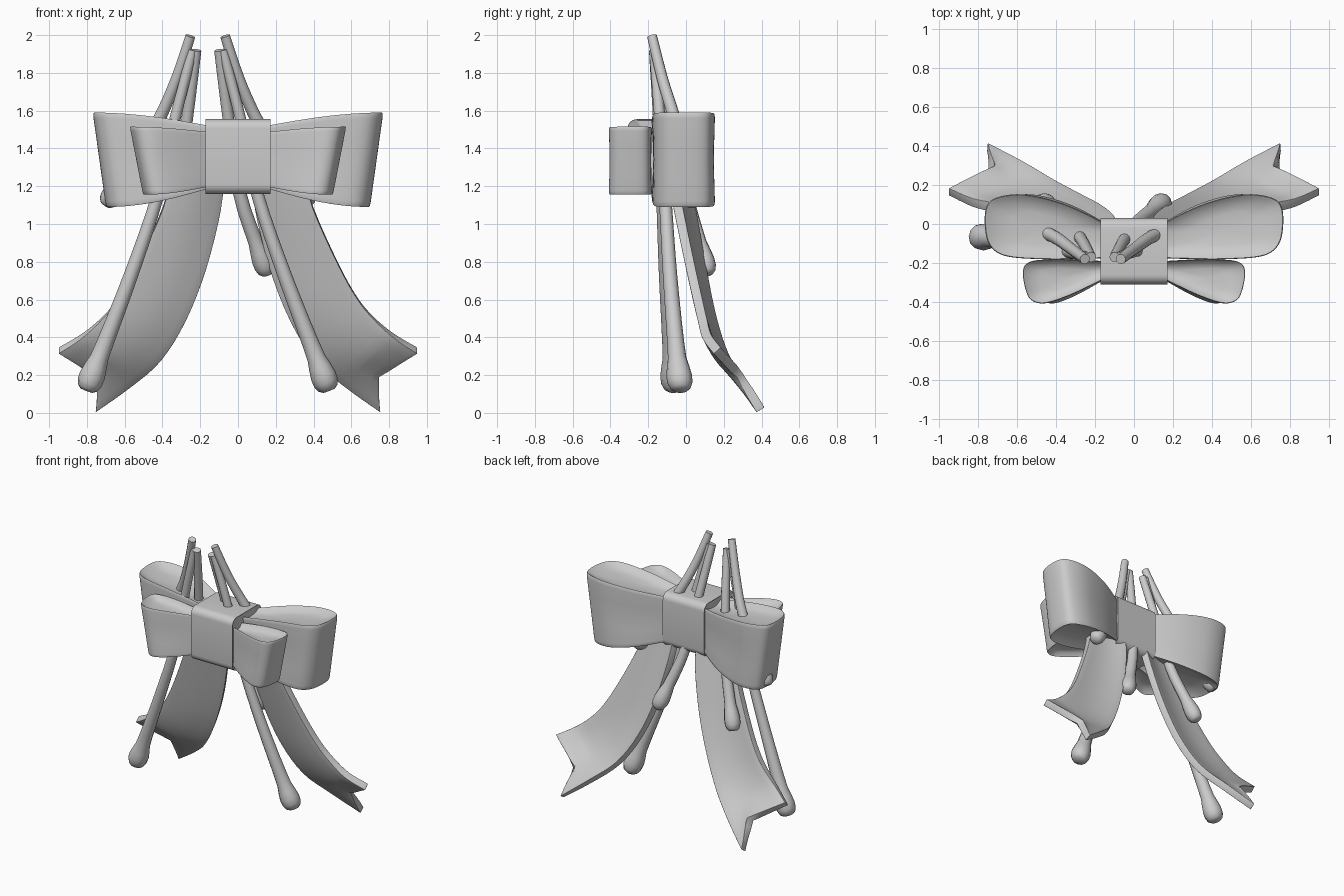
import bpy, bmesh, math
from mathutils import Vector

if "Cube" in bpy.data.objects:
    bpy.data.objects.remove(bpy.data.objects["Cube"])


def spline(pts, steps, closed=False):
    """Catmull-Rom interpolation through the points."""
    p = [Vector(q) for q in pts]
    n = len(p)
    out = []
    for i in range(n if closed else n - 1):
        if closed:
            a, b, c, d = p[i - 1], p[i], p[(i + 1) % n], p[(i + 2) % n]
        else:
            a, b, c, d = p[max(i - 1, 0)], p[i], p[i + 1], p[min(i + 2, n - 1)]
        for k in range(steps):
            t = k / steps
            out.append(0.5 * (2 * b + (c - a) * t + (2 * a - 5 * b + 4 * c - d) * t * t
                              + (3 * b - a - 3 * c + d) * t ** 3))
    if not closed:
        out.append(p[-1])
    return out


def finish(name, bm, angle=40, mirror=False):
    bmesh.ops.recalc_face_normals(bm, faces=bm.faces)
    me = bpy.data.meshes.new(name)
    bm.to_mesh(me)
    bm.free()
    ob = bpy.data.objects.new(name, me)
    bpy.context.collection.objects.link(ob)
    if mirror:
        ob.modifiers.new("mirror", 'MIRROR').use_mirror_merge = False
    bpy.ops.object.select_all(action='DESELECT')
    bpy.context.view_layer.objects.active = ob
    ob.select_set(True)
    bpy.ops.object.shade_smooth_by_angle(angle=math.radians(angle))
    return ob


def skin(rings):
    """Join equal-length closed rings into a capped solid."""
    bm = bmesh.new()
    vs = [[bm.verts.new(q) for q in r] for r in rings]
    n = len(vs[0])
    for a, b in zip(vs, vs[1:]):
        for i in range(n):
            j = (i + 1) % n
            bm.faces.new((a[i], a[j], b[j], b[i]))
    for r in (vs[0], vs[-1]):
        c = bm.verts.new(sum((v.co for v in r), Vector()) / n)
        for i in range(n):
            bm.faces.new((r[i], r[(i + 1) % n], c))
    return bm


def bow_loop(name, outline, x1, z_in, z_out, slant):
    """Pillow-like loop: plan outline swept in z, flaring away from the knot."""
    plan = spline([(x, y, 0) for x, y in outline], 5, True)
    c = sum(plan, Vector()) / len(plan)
    # lower half of the profile: (plan inset, height 0..1, dip of the cap)
    half = [(.5, 0, -.04), (.78, 0, -.028), (.93, 0, -.006), (.975, 0, 0), (.994, .015, 0),
            (1, .06, 0), (1, .3, 0), (1, .5, 0)]
    levels = half + [(s, 1 - h, -d) for s, h, d in reversed(half[:-1])]
    rings = []
    for s, h, dip in levels:
        ring = []
        for p in plan:
            q = c + (p - c) * s
            t = max(0, min(1, (q.x - .1) / (x1 - .1)))
            e = math.sin(t * math.pi / 2)
            lo = z_in[0] + (z_out[0] - z_in[0]) * e
            hi = z_in[1] + (z_out[1] - z_in[1]) * e
            pinch = .12 * (1 - t) * math.sin(math.pi * h) ** 2
            ring.append((q.x - slant * (1 - h) * t,
                         c.y + (q.y - c.y) * (1 - pinch), lo + (hi - lo) * h - dip))
        rings.append(ring)
    return finish(name, skin(rings), 75, True)


# Bow loops, large behind and small in front
bow_loop("large_loop",
         [(.1, -.04), (.2, .03), (.38, .11), (.57, .152), (.71, .135), (.763, .08),
          (.765, -.04), (.735, -.12), (.66, -.165), (.5, -.18), (.3, -.18), (.1, -.16)],
         .77, (1.205, 1.51), (1.09, 1.59), .07)
bow_loop("small_loop",
         [(.1, -.25), (.2, -.305), (.34, -.37), (.46, -.407), (.53, -.39), (.56, -.33),
          (.572, -.24), (.54, -.195), (.45, -.182), (.3, -.183), (.1, -.20)],
         .57, (1.21, 1.48), (1.155, 1.515), .07)

# Central knot: rounded band
rings = []
for x, s in ((-.166, .006), (-.172, 0), (.172, 0), (.166, .006)):
    ring = []
    for k, (sy, sz) in enumerate(((1, 1), (-1, 1), (-1, -1), (1, -1))):
        for i in range(7):
            a = math.pi / 2 * (k + i / 6)
            ring.append((x, -.14 + sy * (.12 - s) + .05 * math.cos(a),
                         1.357 + sz * (.148 - s) + .05 * math.sin(a)))
    rings.append(ring)
finish("knot", skin(rings), 40)

# Ribbon tails, cupped across, with a swallow-tail notch
inner = spline([(.08, -.02, 1.3), (.10, .03, 1.08), (.175, .085, .77), (.28, .14, .50),
                (.41, .21, .29), (.57, .305, .15), (.752, .395, .015)], 4)
outer = spline([(.34, -.08, 1.3), (.40, -.04, 1.08), (.53, .02, .79), (.63, .06, .61),
                (.72, .085, .50), (.83, .11, .405), (.95, .165, .33)], 4)
notch = Vector((.73, .285, .2)) - (inner[-1] + outer[-1]) / 2
bm = bmesh.new()
cols, grid = 8, []
last = len(inner) - 1
for k, (a, b) in enumerate(zip(inner, outer)):
    w = max(0, 1 - (last - k) / 5)
    along = inner[min(k + 1, last)] - inner[max(k - 1, 0)]
    nrm = (b - a).cross(along).normalized()
    if nrm.y > 0:
        nrm = -nrm
    row = []
    for j in range(cols + 1):
        s = j / cols
        row.append(bm.verts.new(a.lerp(b, s) + nrm * .02 * (1 - w) * math.sin(math.pi * s)
                                + notch * w * (1 - abs(2 * s - 1))))
    grid.append(row)
for r, q in zip(grid, grid[1:]):
    for j in range(cols):
        bm.faces.new((r[j], r[j + 1], q[j + 1], q[j]))
tail = finish("ribbon_tail", bm, 50, True)
m = tail.modifiers.new("thickness", 'SOLIDIFY')
m.thickness, m.offset = .05, 0
m = tail.modifiers.new("soft_edge", 'BEVEL')
m.width, m.segments, m.limit_method = .018, 3, 'ANGLE'
m.angle_limit = math.radians(50)


def cord(name, path, bulb, flip, dy=0):
    """Round cord from the top tip, swelling into a rounded bulb."""
    pts = spline(path, 4)
    d = (pts[-1] - pts[-3]).normalized()
    n = len(pts)
    rad = []
    for i in range(n):
        u = i / (n - 1)
        rad.append(.026 + .014 * u + (.72 * bulb - .04) * u ** 6)
    end = pts[-1]
    for off, r in ((.05, .88), (.1, 1), (.14, .98), (.17, .8), (.185, .5)):
        pts.append(end + d * off)
        rad.append(bulb * r)
    rings = []
    for i, p in enumerate(pts):
        t = (pts[min(i + 1, len(pts) - 1)] - pts[max(i - 1, 0)]).normalized()
        u = t.cross(Vector((0, 1, 0))).normalized()
        v = t.cross(u)
        ring = []
        for k in range(12):
            a = math.pi * k / 6
            q = p + (u * math.cos(a) + v * math.sin(a)) * rad[i]
            ring.append((-.32 - q.x if flip else q.x, q.y + dy * i / n, q.z))
        rings.append(ring)
    finish(name, skin(rings), 50)


# Two mirrored bunches of three cords
cords = {
    "long_cord": ([(-.24, -.17, 1.92), (-.335, -.145, 1.55), (-.425, -.125, 1.15),
                   (-.57, -.105, .72), (-.735, -.075, .29)], .068),
    "middle_cord": ([(-.22, -.17, 1.92), (-.27, -.08, 1.55), (-.33, .0, 1.16),
                     (-.415, .07, .90)], .055),
    "short_cord": ([(-.252, -.18, 1.995), (-.325, -.125, 1.77), (-.41, -.065, 1.57),
                    (-.52, -.02, 1.37), (-.60, .005, 1.25)], .055),
}
for side, flip in (("left", False), ("right", True)):
    for part, (path, bulb) in cords.items():
        cord(side + "_" + part, path, bulb, flip, .03 if flip and part == "long_cord" else 0)
